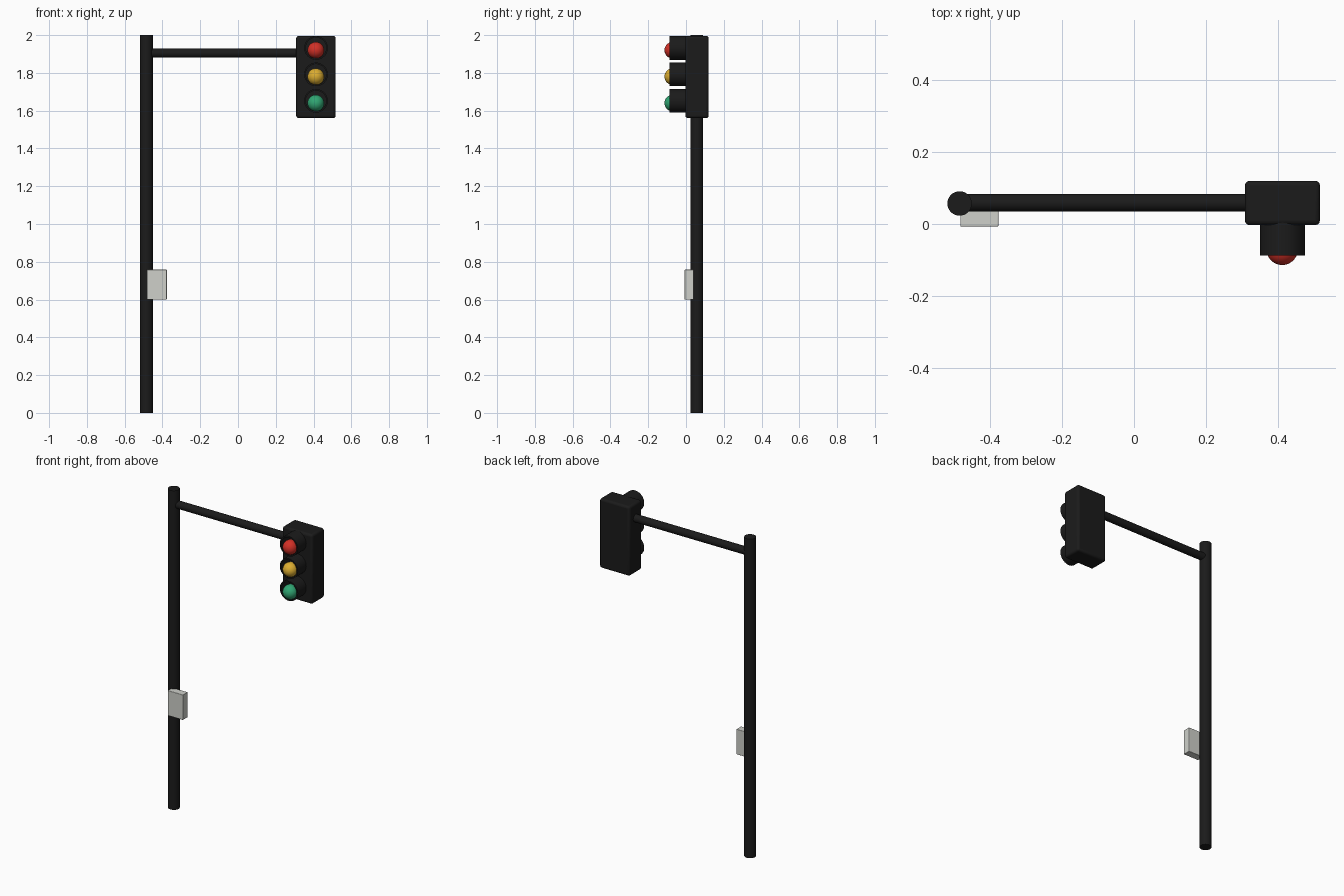
import bpy, bmesh, math
from mathutils import Vector

if "Cube" in bpy.data.objects:
    bpy.data.objects.remove(bpy.data.objects["Cube"])


def material(name, rgb):
    m = bpy.data.materials.new(name)
    m.diffuse_color = (*rgb, 1)
    m.use_nodes = True
    m.node_tree.nodes["Principled BSDF"].inputs["Base Color"].default_value = m.diffuse_color
    return m


BLACK = material("black_metal", (0.011, 0.011, 0.011))
GREY = material("pale_grey", (0.62, 0.63, 0.59))


def finish(name, mat, smooth=True):
    ob = bpy.context.object
    ob.name = name
    ob.data.materials.append(mat)
    if smooth:
        bpy.ops.object.shade_smooth_by_angle(angle=math.radians(35))
    return ob


def rod(name, a, b, r, mat, sides=32):
    a, b = Vector(a), Vector(b)
    bpy.ops.mesh.primitive_cylinder_add(vertices=sides, radius=r, depth=(b - a).length, location=(a + b) / 2,
                                        rotation=(b - a).to_track_quat('Z', 'Y').to_euler())
    return finish(name, mat)


def box(name, lo, hi, bevel, mat):
    lo, hi = Vector(lo), Vector(hi)
    bpy.ops.mesh.primitive_cube_add(size=1, location=(lo + hi) / 2)
    ob = bpy.context.object
    ob.scale = hi - lo
    bpy.ops.object.transform_apply(location=False, rotation=False, scale=True)
    m = ob.modifiers.new("bevel", 'BEVEL')
    m.width, m.segments = bevel, 3
    return finish(name, mat)


def visor(name, x, z, r, y0, y1, gap):
    # hood: an open-bottomed arc shell with wall thickness
    bm = bmesh.new()
    n, ri = 36, r - 0.008
    start, sweep = -math.pi / 2 + gap, 2 * math.pi - 2 * gap
    rings = []
    for i in range(n + 1):
        t = start + sweep * i / n
        c, s = math.cos(t), math.sin(t)
        rings.append([bm.verts.new((x + q * c, y, z + q * s))
                      for q, y in ((r, y0), (r, y1), (ri, y1), (ri, y0))])
    for a, b in zip(rings, rings[1:]):
        for k in range(4):
            bm.faces.new((a[k], a[(k + 1) % 4], b[(k + 1) % 4], b[k]))
    bm.faces.new(rings[0])
    bm.faces.new(rings[-1][::-1])
    bmesh.ops.recalc_face_normals(bm, faces=bm.faces)
    me = bpy.data.meshes.new(name)
    bm.to_mesh(me)
    ob = bpy.data.objects.new(name, me)
    bpy.context.collection.objects.link(ob)
    bpy.ops.object.select_all(action='DESELECT')
    ob.select_set(True)
    bpy.context.view_layer.objects.active = ob
    finish(name, BLACK)


# pole and arm
rod("pole", (-0.485, 0.057, 0), (-0.485, 0.057, 2), 0.034, BLACK)
rod("arm", (-0.485, 0.059, 1.905), (0.33, 0.059, 1.905), 0.024, BLACK)

# control box on the pole
box("control_box", (-0.483, -0.007, 0.6), (-0.377, 0.04, 0.758), 0.003, GREY)

# signal head
box("signal_housing", (0.308, -0.003, 1.561), (0.517, 0.12, 1.996), 0.013, BLACK)

# lamps with their hoods
for name, z, rgb in (("red", 1.92, (0.65, 0.03, 0.02)), ("amber", 1.78, (0.72, 0.42, 0.03)),
                     ("green", 1.64, (0.03, 0.38, 0.17))):
    bpy.ops.mesh.primitive_uv_sphere_add(segments=32, ring_count=16, radius=0.044, location=(0.412, -0.07, z),
                                         rotation=(math.pi / 2, 0, 0))
    finish(name + "_lens", material(name + "_glass", rgb))
    rod(name + "_lens_base", (0.412, 0.01, z), (0.412, -0.06, z), 0.042, BLACK)
    visor(name + "_visor", 0.413, z + 0.012, 0.0625, 0.005, -0.087, 0.0001)
